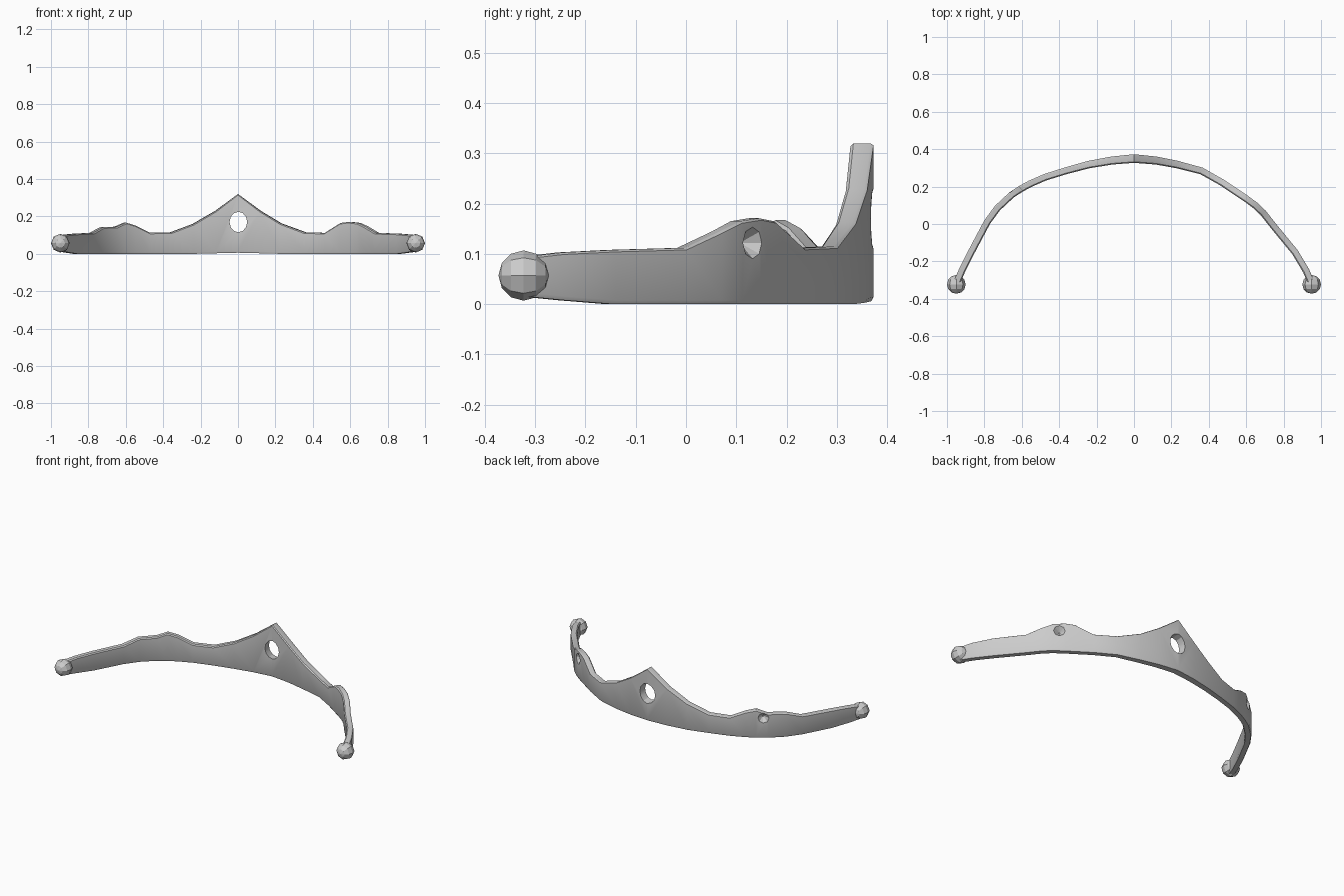
import bpy, bmesh, math
from mathutils import Vector

if "Cube" in bpy.data.objects:
    bpy.data.objects.remove(bpy.data.objects["Cube"])

# Band stations: x, y of the centre line, bottom z, top z
STATIONS = [
    (-0.95, -0.32, .015, .095), (-0.92, -0.25, .008, .103), (-0.87, -0.15, .0, .108),
    (-0.785, 0.01, .0, .112), (-0.73, 0.085, .0, .142), (-0.655, 0.155, .0, .145),
    (-0.605, 0.188, .0, .167), (-0.555, 0.215, .0, .152), (-0.475, 0.25, .0, .113),
    (-0.36, 0.286, .0, .115), (-0.24, 0.318, .0, .16), (-0.12, 0.339, .003, .23),
    (0.0, 0.35, .006, .32),
    (0.12, 0.339, .003, .23), (0.23, 0.318, .0, .163), (0.36, 0.284, .0, .115),
    (0.47, 0.222, .0, .112), (0.555, 0.165, .0, .165), (0.60, 0.135, .0, .171),
    (0.65, 0.098, .0, .165), (0.69, 0.06, .0, .145), (0.745, -0.01, .0, .112),
    (0.86, -0.15, .0, .108), (0.92, -0.25, .008, .103), (0.95, -0.32, .015, .095),
]


def outward(i):
    a = STATIONS[max(i - 1, 0)]
    b = STATIONS[min(i + 1, len(STATIONS) - 1)]
    d = Vector((b[0] - a[0], b[1] - a[1], 0)).normalized()
    return Vector((-d.y, d.x, 0))


def make_band():
    bm = bmesh.new()
    rings = []
    for i, (x, y, lo, hi) in enumerate(STATIONS):
        n = outward(i)
        h = 0.018 + 0.005 * max(0, 1 - abs(x) / 0.4)
        section = [(h - .004, lo), (h, lo + .008), (h, hi - .004), (h - .006, hi),
                   (-h + .006, hi), (-h, hi - .006), (-h, lo + .008), (-h + .004, lo)]
        rings.append([bm.verts.new(Vector((x, y, z)) + n * o) for o, z in section])
    k = len(rings[0])
    for r, s in zip(rings, rings[1:]):
        for j in range(k):
            bm.faces.new((r[j], r[(j + 1) % k], s[(j + 1) % k], s[j]))
    bm.faces.new(rings[0])
    bm.faces.new(rings[-1])
    bmesh.ops.recalc_face_normals(bm, faces=bm.faces)
    me = bpy.data.meshes.new("tiara_band")
    bm.to_mesh(me)
    bm.free()
    ob = bpy.data.objects.new("tiara_band", me)
    bpy.context.collection.objects.link(ob)
    return ob


def cut(ob, centre, direction, r_in, r_out, depth, sides, stretch=1.0):
    """Subtract a cone whose wide end points along direction."""
    bpy.ops.mesh.primitive_cone_add(vertices=sides, radius1=r_in, radius2=r_out,
                                    depth=depth, location=centre)
    c = bpy.context.object
    c.name = "hole_cutter"
    c.hide_render = True
    c.rotation_euler = Vector(direction).to_track_quat('Z', 'Y').to_euler()
    c.scale = (1, stretch, 1)
    m = ob.modifiers.new("hole", 'BOOLEAN')
    m.operation = 'DIFFERENCE'
    m.solver = 'EXACT'
    m.object = c
    bpy.context.view_layer.objects.active = ob
    bpy.ops.object.modifier_apply(modifier=m.name)
    bpy.data.objects.remove(c)


band = make_band()

# Open hole in the centre peak, wider at the back
cut(band, (0.002, 0.35, 0.17), (0, 1, 0), .044, .056, .12, 12, 1.15)

# Pointed stone sockets on the outside of both side bumps
for x, y, n in ((-0.637, 0.167, (-0.6, 0.8, 0)), (0.622, 0.118, (0.62, 0.78, 0))):
    n = Vector(n).normalized()
    cut(band, Vector((x, y, 0.122)) + n * 0.015, n, .004, .052, .05, 8)

# Faceted knobs on the two ends
knobs = []
for side, name in ((-1, "left_end_knob"), (1, "right_end_knob")):
    bpy.ops.mesh.primitive_uv_sphere_add(segments=8, ring_count=6, radius=0.05,
                                         location=(side * 0.95, -0.323, 0.057),
                                         rotation=(math.pi / 2, 0, 0))
    knob = bpy.context.object
    knob.name = name
    knobs.append(knob)

# Smooth the band, keeping its edges crisp
bpy.ops.object.select_all(action='DESELECT')
band.select_set(True)
bpy.context.view_layer.objects.active = band
bpy.ops.object.shade_smooth_by_angle(angle=math.radians(30))
